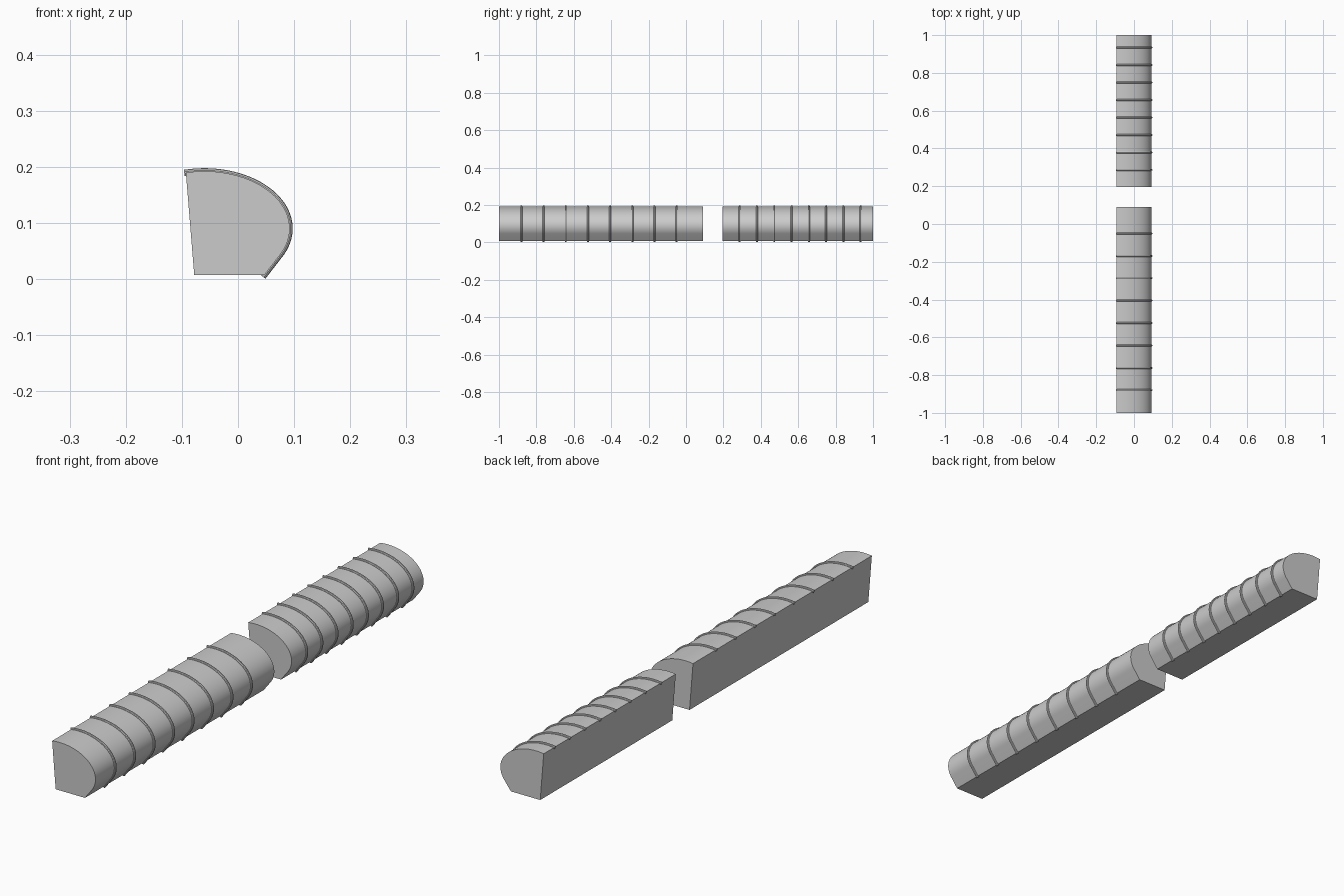
import bpy, bmesh, math
from mathutils import Vector

cube = bpy.data.objects.get("Cube")
if cube:
    bpy.data.objects.remove(cube, do_unlink=True)

grey = bpy.data.materials.new("plain_grey")
grey.use_nodes = True
colour = (0.6, 0.6, 0.6, 1)
grey.diffuse_color = colour
grey.node_tree.nodes["Principled BSDF"].inputs["Base Color"].default_value = colour


def make_object(name, bm):
    bmesh.ops.recalc_face_normals(bm, faces=bm.faces[:])
    mesh = bpy.data.meshes.new(name)
    bm.to_mesh(mesh)
    bm.free()
    mesh.materials.append(grey)
    obj = bpy.data.objects.new(name, mesh)
    bpy.context.collection.objects.link(obj)
    bpy.ops.object.select_all(action='DESELECT')
    obj.select_set(True)
    bpy.context.view_layer.objects.active = obj
    bpy.ops.object.shade_smooth_by_angle(angle=math.radians(35))
    return obj


def loft(name, rings):
    """Skin closed rings of points and cap both ends."""
    bm = bmesh.new()
    loops = [[bm.verts.new(p) for p in ring] for ring in rings]
    n = len(loops[0])
    for a, b in zip(loops, loops[1:]):
        for i in range(n):
            j = (i + 1) % n
            bm.faces.new((a[i], a[j], b[j], b[i]))
    bm.faces.new(loops[0])
    bm.faces.new(loops[-1])
    return make_object(name, bm)


# Curved outer side: short straight foot, then an elliptical arc to the top edge
STEPS = 32
arc = [Vector((0.047, 0, 0.007))]
for i in range(STEPS + 1):
    t = math.radians(-25 + 127.5 * i / STEPS)
    arc.append(Vector((-0.06 + 0.152 * math.cos(t), 0, 0.09 + 0.102 * math.sin(t))))
section = [Vector((-0.078, 0, 0.007))] + arc

# Rib path runs slightly past both ends of the curved side
path = list(arc)
path[0] = arc[0] + (arc[0] - arc[1]).normalized() * 0.004
path[-1] = arc[-1] + (arc[-1] - arc[-2]).normalized() * 0.003


def body(name, y0, y1):
    loft(name, [[p + Vector((0, y, 0)) for p in section] for y in (y0, y1)])


def rib(name, y, radius=0.0055, sides=10):
    rings = []
    for i, p in enumerate(path):
        tangent = (path[min(i + 1, len(path) - 1)] - path[max(i - 1, 0)]).normalized()
        out = Vector((tangent.z, 0, -tangent.x))
        ring = []
        for k in range(sides):
            a = math.tau * k / sides
            ring.append(p + out * radius * math.cos(a)
                        + Vector((0, y + radius * math.sin(a), 0)))
        rings.append(ring)
    loft(name, rings)


# Two separate lengths, each with eight evenly spaced ribs
for label, y0, y1, first, last in (("front", -1, 0.09, -0.88, -0.05),
                                   ("back", 0.195, 1, 0.287, 0.934)):
    body(label + "_body", y0, y1)
    for i in range(8):
        rib(f"{label}_rib_{i + 1}", first + (last - first) * i / 7)
